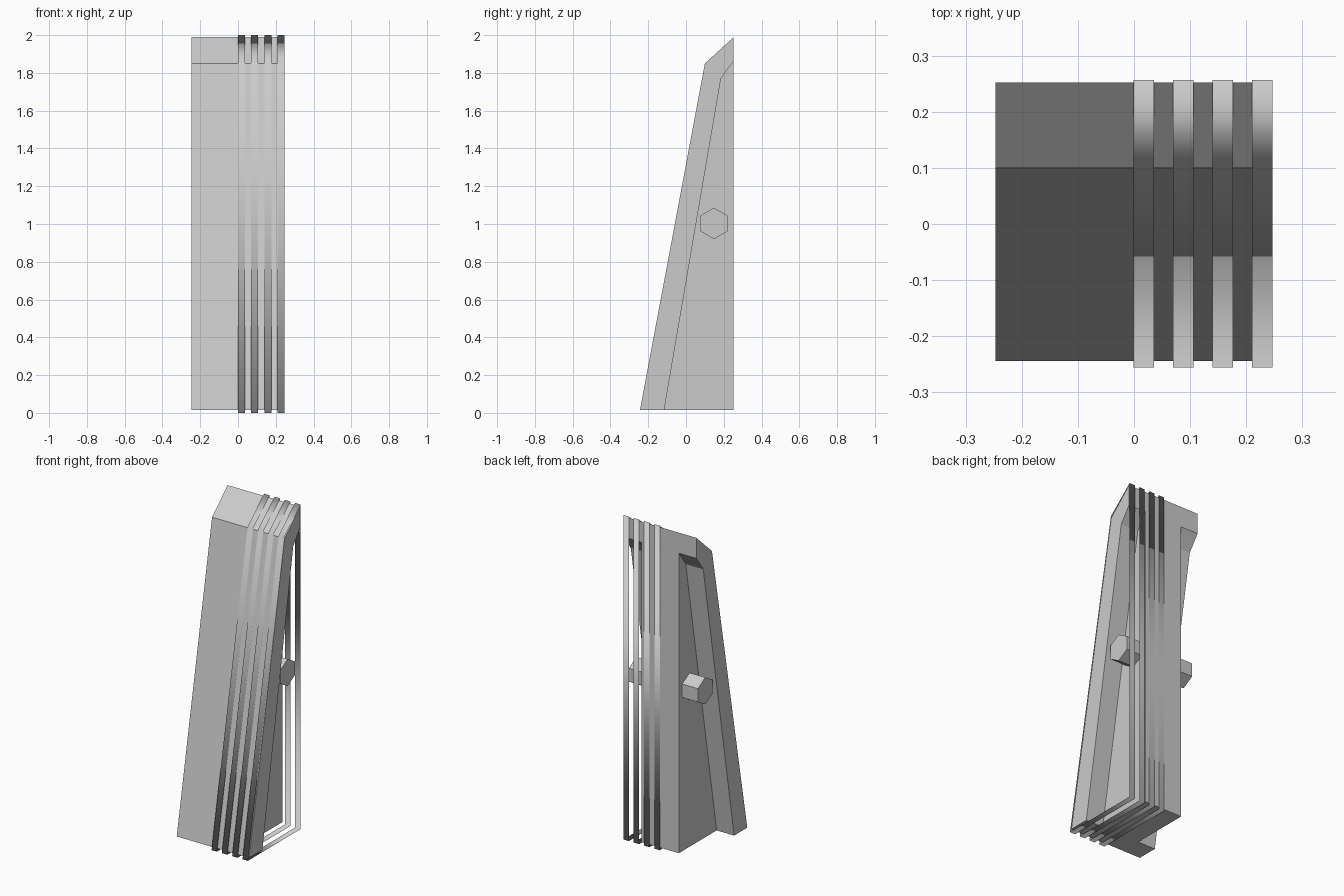
import bpy, bmesh, math

if "Cube" in bpy.data.objects:
    bpy.data.objects.remove(bpy.data.objects["Cube"])

HALF_W = 0.247      # outer half width
CORE_W = 0.128      # half width of the recessed core


def link(name, bm):
    bmesh.ops.recalc_face_normals(bm, faces=bm.faces)
    mesh = bpy.data.meshes.new(name)
    bm.to_mesh(mesh)
    bm.free()
    obj = bpy.data.objects.new(name, mesh)
    bpy.context.collection.objects.link(obj)
    return obj


def extrude_profile(name, points, x0, x1, caps=True):
    """Sweep a closed (y, z) outline along x, as a solid or an open ribbon."""
    bm = bmesh.new()
    a = [bm.verts.new((x0, y, z)) for y, z in points]
    b = [bm.verts.new((x1, y, z)) for y, z in points]
    n = len(points)
    for i in range(n):
        j = (i + 1) % n
        bm.faces.new((a[i], a[j], b[j], b[i]))
    if caps:
        bm.faces.new(a)
        bm.faces.new(b)
    return link(name, bm)


# Tapered body with slanted top
body = extrude_profile("body", [(-0.244, 0.014), (0.252, 0.014),
                                (0.252, 1.989), (0.1, 1.85)], -HALF_W, HALF_W)

# Side recesses that leave the front slab, the cap and a narrower core
recess = [(-0.135, -0.1), (0.35, -0.1), (0.35, 1.998), (0.185, 1.77)]
for side, label in ((-1, "left"), (1, "right")):
    cutter = extrude_profile(f"{label}_recess_cutter", recess,
                             side * CORE_W, side * 0.4)
    cutter.hide_render = True
    cutter.display_type = 'WIRE'
    mod = body.modifiers.new(f"{label}_recess", 'BOOLEAN')
    mod.operation = 'DIFFERENCE'
    mod.solver = 'EXACT'
    mod.object = cutter

# Hexagonal pegs on both sides
hexagon = [(0.148 + 0.083 * math.sin(math.radians(60 * i)),
            1.003 + 0.083 * math.cos(math.radians(60 * i))) for i in range(6)]
for side, label in ((-1, "left"), (1, "right")):
    extrude_profile(f"{label}_peg", hexagon, side * CORE_W, side * 0.235)

# Thin smooth-shaded bands wrapped around one half
loop = [(-0.256, 0.0), (0.257, 0.0), (0.257, 2.0), (0.096, 1.86)]
for i in range(4):
    x = -0.001 + i * 0.0703
    band = extrude_profile(f"band_{i + 1}", loop, x, x + 0.037, caps=False)
    for poly in band.data.polygons:
        poly.use_smooth = True
